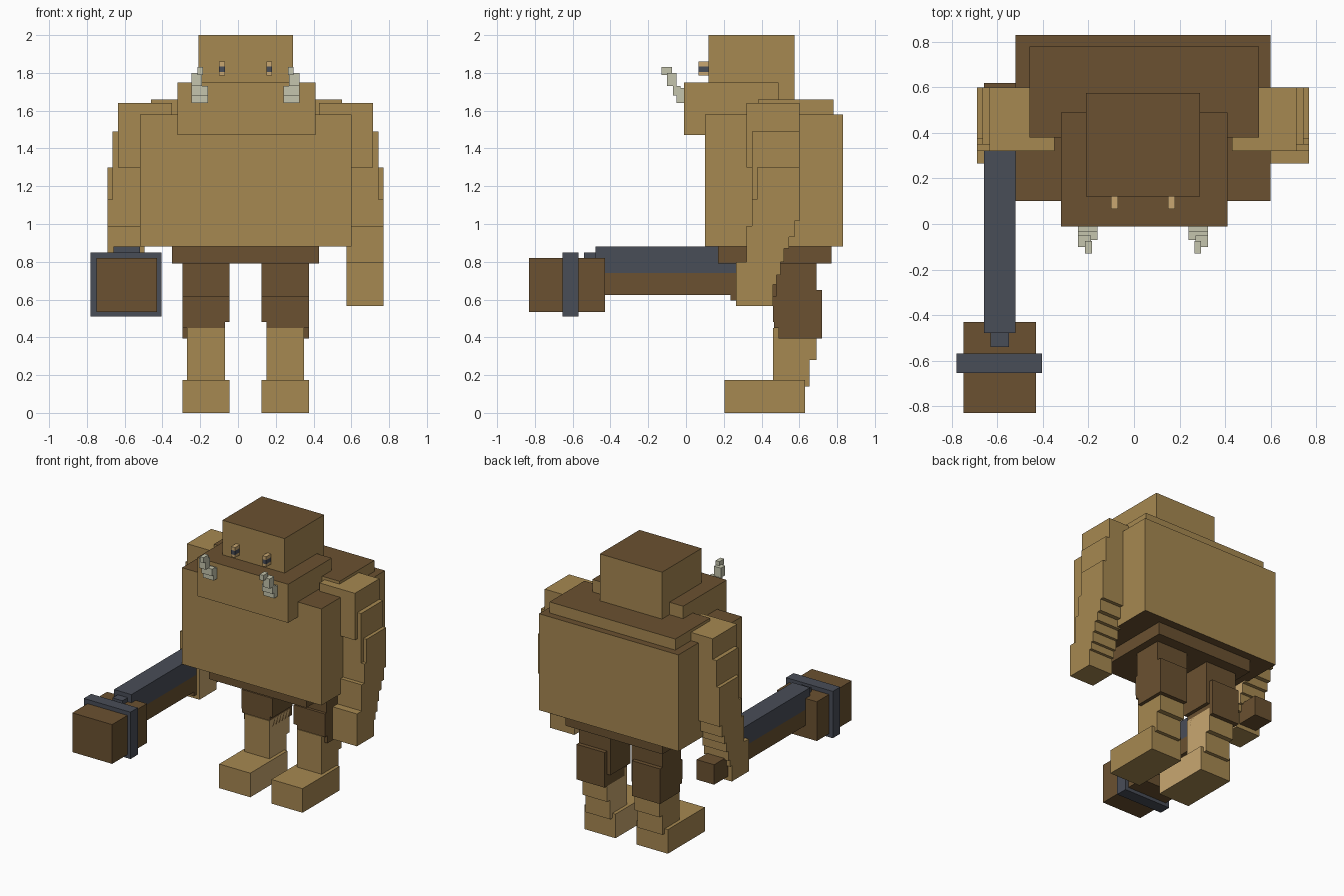
import bpy
import bmesh
from mathutils import Vector

default_cube = bpy.data.objects.get("Cube")
if default_cube:
    bpy.data.objects.remove(default_cube, do_unlink=True)

MIDLINE = 0.04  # the body sits slightly off centre because of the hammer


def srgb(*channels):
    return tuple((c / 255) ** 2.2 for c in channels) + (1.0,)


def make_material(name, color):
    material = bpy.data.materials.new(name)
    material.use_nodes = True
    material.diffuse_color = color
    shader = next(n for n in material.node_tree.nodes if n.type == "BSDF_PRINCIPLED")
    shader.inputs["Base Color"].default_value = color
    shader.inputs["Roughness"].default_value = 0.9
    return material


tan = make_material("tan skin", srgb(165, 135, 82))
light_tan = make_material("light tan skin", srgb(200, 166, 112))
brown = make_material("dark brown", srgb(106, 82, 52))
metal = make_material("dark metal", srgb(74, 78, 88))
ivory = make_material("ivory", srgb(196, 196, 172))

DIRECTIONS = {
    "top": Vector((0, 0, 1)), "bottom": Vector((0, 0, -1)),
    "left": Vector((1, 0, 0)), "right": Vector((-1, 0, 0)),
}


def box(name, x, y, z, material, **painted):
    """Block spanning the x, y and z ranges; painted gives faces another material."""
    mesh = bpy.data.meshes.new(name)
    mesh.materials.append(material)
    bm = bmesh.new()
    bmesh.ops.create_cube(bm, size=1)
    for vert in bm.verts:
        vert.co = [span[0] if c < 0 else span[1] for c, span in zip(vert.co, (x, y, z))]
    bmesh.ops.recalc_face_normals(bm, faces=bm.faces)
    bm.normal_update()
    for side, paint in painted.items():
        mesh.materials.append(paint)
        for face in bm.faces:
            if face.normal.dot(DIRECTIONS[side]) > 0.9:
                face.material_index = len(mesh.materials) - 1
    bm.to_mesh(mesh)
    bm.free()
    obj = bpy.data.objects.new(name, mesh)
    bpy.context.collection.objects.link(obj)
    return obj


def pair(name, x, y, z, material, inner=None):
    """Left block plus its mirror image; inner paints the faces toward the midline."""
    mirrored = (2 * MIDLINE - x[1], 2 * MIDLINE - x[0])
    box("left_" + name, x, y, z, material, **({"right": inner} if inner else {}))
    box("right_" + name, mirrored, y, z, material, **({"left": inner} if inner else {}))


# Head and body, with dark hair on the upward faces
box("head", (-0.21, 0.29), (0.12, 0.575), (1.6, 2), tan, top=brown)
box("jaw", (-0.32, 0.41), (-0.01, 0.49), (1.47, 1.75), tan, top=brown)
box("torso", (-0.52, 0.6), (0.1, 0.83), (0.88, 1.58), tan, top=brown, bottom=brown)
box("shoulder_hump", (-0.46, 0.55), (0.38, 0.78), (1.5, 1.66), tan, top=brown)
box("pelvis", (-0.35, 0.43), (0.17, 0.77), (0.79, 0.89), brown)

# Eyes with a dark pupil band
eye_x = (0.15, 0.18)
pair("lower_eye", eye_x, (0.065, 0.125), (1.785, 1.805), light_tan)
pair("pupil", eye_x, (0.065, 0.125), (1.805, 1.835), metal)
pair("upper_eye", eye_x, (0.065, 0.125), (1.835, 1.86), light_tan)

# Stepped tusks
pair("tusk_root", (0.24, 0.325), (-0.05, -0.01), (1.64, 1.72), ivory)
pair("tusk_bend", (0.24, 0.325), (-0.07, -0.03), (1.68, 1.73), ivory)
pair("tusk_shaft", (0.27, 0.325), (-0.1, -0.05), (1.73, 1.8), ivory)
pair("tusk_tip", (0.265, 0.295), (-0.13, -0.075), (1.79, 1.83), ivory)

# Arms, curving forward toward the hands
arm_x = (0.6, 0.77)
hand_x = (0.575, 0.77)
pair("shoulder", (0.43, 0.715), (0.32, 0.6), (1.3, 1.64), tan)
pair("upper_arm", (0.5, 0.745), (0.35, 0.6), (1.13, 1.49), tan)
pair("elbow", arm_x, (0.375, 0.6), (1.015, 1.3), tan)
pair("upper_forearm", arm_x, (0.35, 0.575), (0.93, 1.13), tan)
pair("middle_forearm", hand_x, (0.32, 0.545), (0.87, 0.99), tan, inner=light_tan)
pair("lower_forearm", hand_x, (0.32, 0.52), (0.8, 0.87), tan, inner=light_tan)
pair("wrist", hand_x, (0.265, 0.5), (0.73, 0.8), tan, inner=light_tan)
pair("palm", hand_x, (0.265, 0.48), (0.68, 0.73), tan, inner=light_tan)
pair("fingers", hand_x, (0.265, 0.46), (0.565, 0.68), tan, inner=light_tan)

# Legs
thigh_x = (0.125, 0.375)
shin_x = (0.15, 0.35)
pair("upper_thigh", thigh_x, (0.48, 0.69), (0.62, 0.8), brown)
pair("lower_thigh", thigh_x, (0.46, 0.69), (0.48, 0.62), brown)
pair("knee", (0.15, 0.375), (0.465, 0.69), (0.45, 0.48), brown)
pair("knee_back", (0.15, 0.375), (0.49, 0.72), (0.395, 0.65), brown)
pair("upper_shin", shin_x, (0.46, 0.69), (0.28, 0.45), tan, inner=light_tan)
pair("lower_shin", shin_x, (0.46, 0.655), (0.14, 0.28), tan, inner=light_tan)
pair("foot", thigh_x, (0.205, 0.63), (0, 0.175), tan, inner=light_tan)

# Hammer held forward in the right hand
grip_x = (-0.66, -0.52)
box("hammer_grip", grip_x, (0.235, 0.62), (0.595, 0.74), brown)
box("hammer_handle", grip_x, (-0.45, 0.3), (0.625, 0.74), brown)
box("handle_plate", grip_x, (-0.48, 0.4), (0.74, 0.88), metal)
box("handle_plate_tip", (-0.63, -0.55), (-0.54, -0.48), (0.8, 0.85), metal)
box("hammer_head", (-0.75, -0.43), (-0.83, -0.43), (0.535, 0.82), brown)
box("hammer_band", (-0.78, -0.405), (-0.655, -0.57), (0.51, 0.85), metal)
